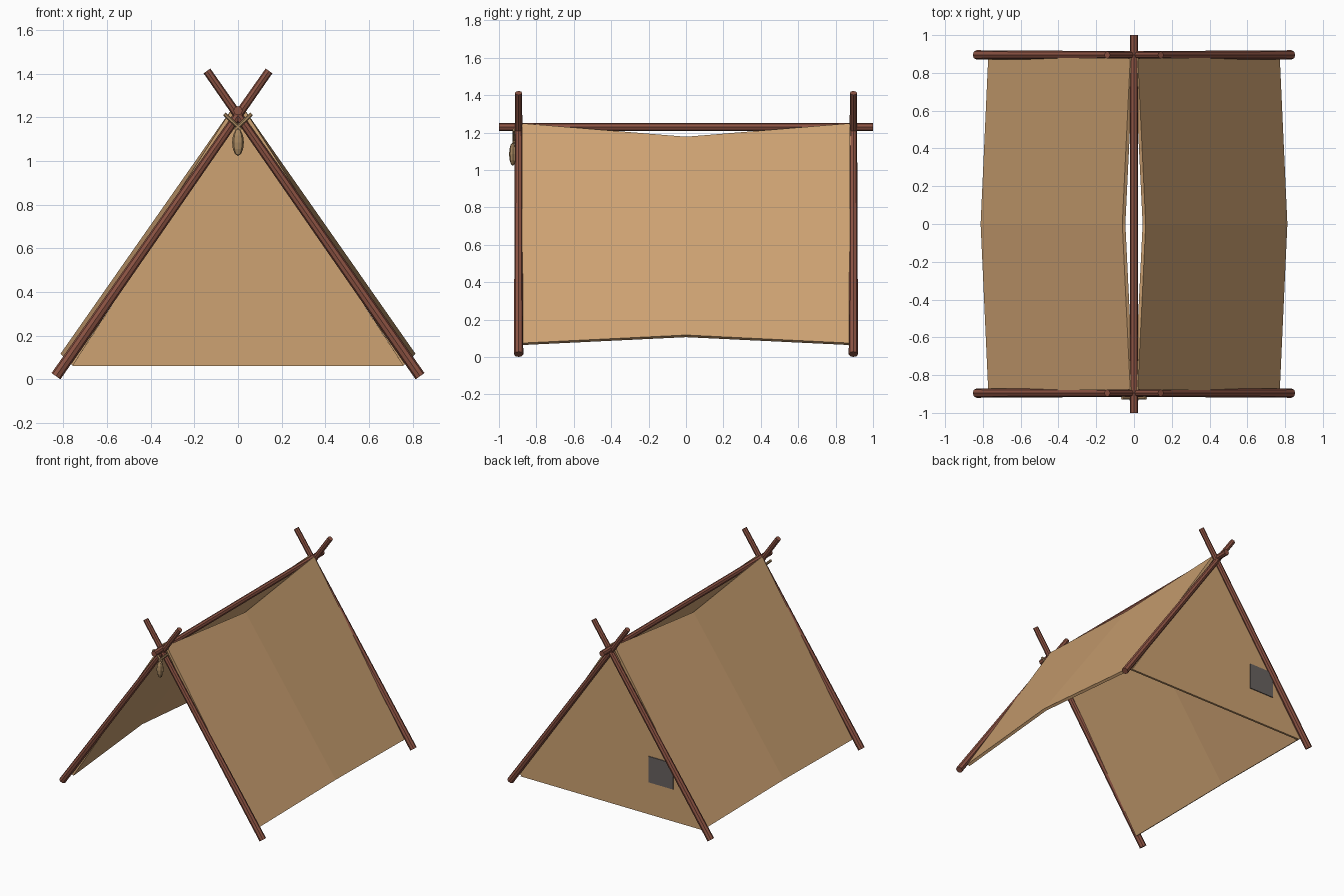
import bpy, bmesh, math
from mathutils import Vector

if "Cube" in bpy.data.objects:
    bpy.data.objects.remove(bpy.data.objects["Cube"])


def material(name, rgb):
    m = bpy.data.materials.new(name)
    m.diffuse_color = (*rgb, 1)
    m.use_nodes = True
    m.node_tree.nodes["Principled BSDF"].inputs["Base Color"].default_value = m.diffuse_color
    return m


WOOD = material("red brown wood", (0.26, 0.085, 0.055))
CANVAS = material("tan canvas", (0.61, 0.36, 0.168))
ROPE = material("rope", (0.40, 0.25, 0.12))
PATCH = material("grey patch", (0.14, 0.122, 0.115))


def finish(name, bm, mat):
    bmesh.ops.recalc_face_normals(bm, faces=bm.faces)
    me = bpy.data.meshes.new(name)
    bm.to_mesh(me)
    bm.free()
    me.materials.append(mat)
    ob = bpy.data.objects.new(name, me)
    bpy.context.collection.objects.link(ob)
    return ob


def rod(name, a, b, r1, r2, mat, sides=8):
    """Tapered straight rod from a to b."""
    a, b = Vector(a), Vector(b)
    bm = bmesh.new()
    bmesh.ops.create_cone(bm, cap_ends=True, segments=sides,
                          radius1=r1, radius2=r2, depth=(b - a).length)
    ob = finish(name, bm, mat)
    ob.location = (a + b) / 2
    ob.rotation_mode = 'QUATERNION'
    ob.rotation_quaternion = (b - a).to_track_quat('Z', 'Y')
    return ob


def prism(name, outline, y0, y1, mat):
    """Flat outline in x, z extruded along y."""
    bm = bmesh.new()
    rings = [[bm.verts.new((x, y, z)) for x, z in outline] for y in (y0, y1)]
    bm.faces.new(rings[0])
    bm.faces.new(rings[1])
    n = len(outline)
    for i in range(n):
        j = (i + 1) % n
        bm.faces.new((rings[0][i], rings[0][j], rings[1][j], rings[1][i]))
    return finish(name, bm, mat)


# Crossed pole pairs at both ends
for end, y in (("front", -0.895), ("back", 0.895)):
    for side, s in (("left", -1), ("right", 1)):
        rod(f"{end}_{side}_pole", (s * 0.833, y, 0.015), (-s * 0.142, y, 1.412),
            0.025, 0.019, WOOD)

# Ridge pole
rod("ridge_pole", (0, -1, 1.23), (0, 1, 1.23), 0.021, 0.021, WOOD)

# Sagging canvas sides: y, upper x, upper z, lower x, lower z
STATIONS = [(-0.878, 0.020, 1.250, 0.772, 0.075),
            (0.0, 0.062, 1.178, 0.812, 0.118),
            (0.878, 0.020, 1.250, 0.772, 0.075)]
THICK = 0.02
for side, s in (("left", -1), ("right", 1)):
    bm = bmesh.new()
    rings = []
    for y, xt, zt, xb, zb in STATIONS:
        n = Vector((zt - zb, xb - xt)).normalized() * THICK
        section = [(xt, zt), (xb, zb), (xb - n.x, zb - n.y), (xt - n.x, zt - n.y)]
        rings.append([bm.verts.new((s * x, y, z)) for x, z in section])
    for r0, r1 in zip(rings, rings[1:]):
        for i in range(4):
            j = (i + 1) % 4
            bm.faces.new((r0[i], r0[j], r1[j], r1[i]))
    bm.faces.new(rings[0])
    bm.faces.new(rings[-1])
    finish(f"{side}_canvas", bm, CANVAS)

# Closed back wall and its patch
prism("back_wall", [(-0.757, 0.062), (0.757, 0.062), (0.0, 1.23)], 0.868, 0.884, CANVAS)
prism("back_patch", [(-0.515, 0.305), (-0.31, 0.305), (-0.31, 0.5), (-0.515, 0.5)],
      0.883, 0.890, PATCH)

# Rope lashing over the front crossing
for side, s in (("left", -1), ("right", 1)):
    rod(f"{side}_lashing", (s * 0.062, -0.921, 1.215), (-s * 0.014, -0.921, 1.143),
        0.009, 0.009, ROPE, 6)

# Hanging bundle below the lashing
bm = bmesh.new()
bmesh.ops.create_uvsphere(bm, u_segments=8, v_segments=6, radius=1)
bmesh.ops.scale(bm, vec=(0.027, 0.02, 0.062), verts=bm.verts)
bmesh.ops.translate(bm, vec=(0, -0.926, 1.085), verts=bm.verts)
finish("hanging_bundle", bm, ROPE)
